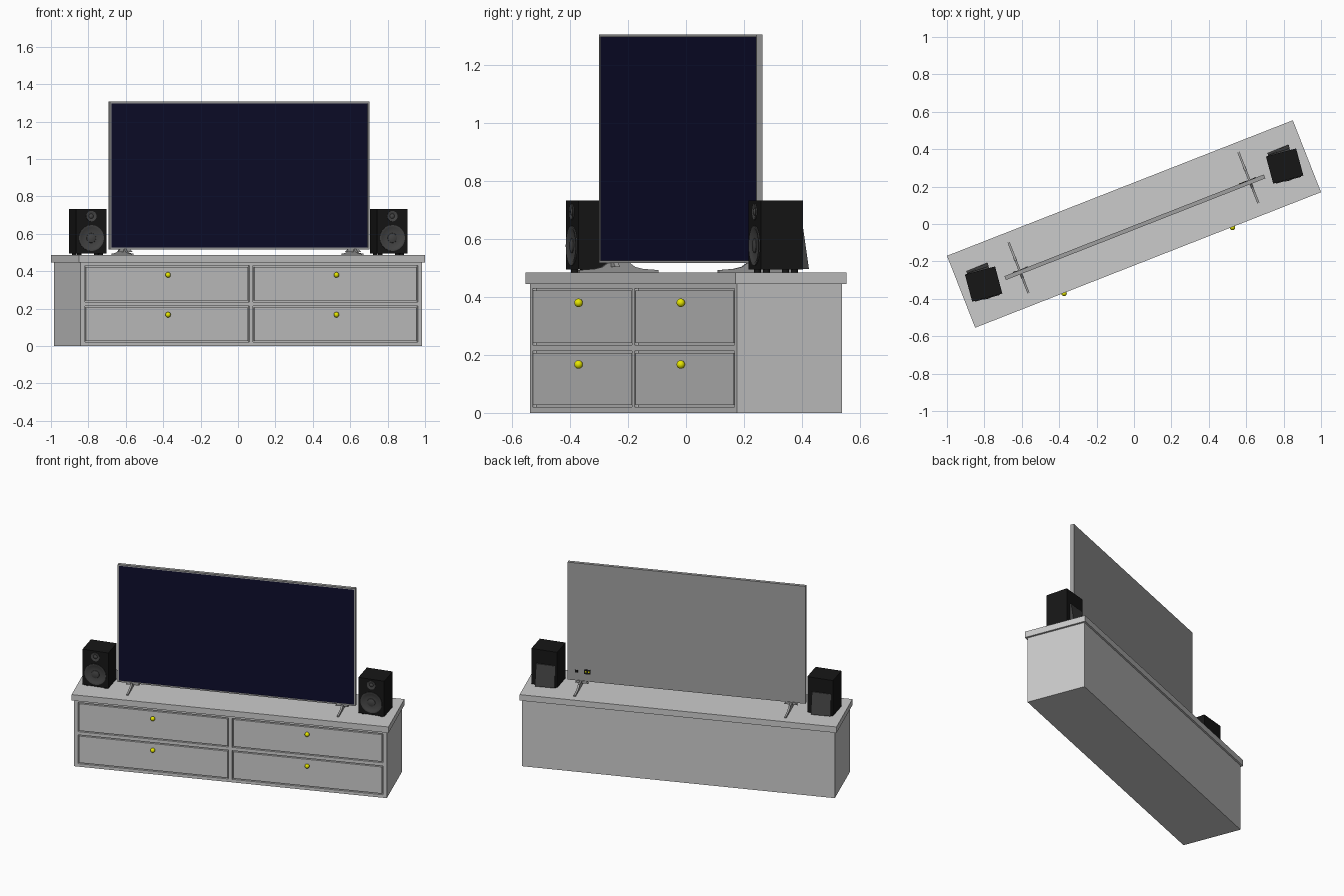
import bpy, bmesh, math
from mathutils import Matrix, Vector

if "Cube" in bpy.data.objects:
    bpy.data.objects.remove(bpy.data.objects["Cube"])

ROOM = Matrix.Rotation(math.radians(21.4), 4, 'Z')


def material(name, *rgb):
    m = bpy.data.materials.new(name)
    m.diffuse_color = (*rgb, 1)
    m.use_nodes = True
    m.node_tree.nodes["Principled BSDF"].inputs["Base Color"].default_value = m.diffuse_color
    return m


BLACK = material("black", 0.008, 0.008, 0.008)
CHARCOAL = material("charcoal", 0.06, 0.06, 0.06)
FRAME = material("dark_grey", 0.35, 0.35, 0.35)
SCREEN = material("navy", 0.004, 0.004, 0.025)
YELLOW = material("yellow", 0.8, 0.8, 0.0)


def finish(name, bm, mat=None, M=ROOM, smooth=False):
    bmesh.ops.recalc_face_normals(bm, faces=bm.faces)
    me = bpy.data.meshes.new(name)
    bm.to_mesh(me)
    bm.free()
    ob = bpy.data.objects.new(name, me)
    bpy.context.collection.objects.link(ob)
    ob.matrix_world = M
    if mat:
        me.materials.append(mat)
    if smooth:
        bpy.ops.object.select_all(action='DESELECT')
        ob.select_set(True)
        bpy.context.view_layer.objects.active = ob
        bpy.ops.object.shade_smooth_by_angle(angle=math.radians(35))
    return ob


def add_box(bm, x, y, z):
    """Box from (min, max) ranges."""
    c = [(r[0] + r[1]) / 2 for r in (x, y, z)]
    s = [r[1] - r[0] for r in (x, y, z)]
    bmesh.ops.create_cube(bm, size=1, matrix=Matrix.Translation(c) @ Matrix.Diagonal((*s, 1)))


def box(name, x, y, z, mat=None, M=ROOM):
    bm = bmesh.new()
    add_box(bm, x, y, z)
    return finish(name, bm, mat, M)


def prism(name, outline, vec, mat, M=ROOM):
    bm = bmesh.new()
    f = bm.faces.new([bm.verts.new(p) for p in outline])
    out = bmesh.ops.extrude_face_region(bm, geom=[f])
    bmesh.ops.translate(bm, vec=vec, verts=[v for v in out["geom"] if isinstance(v, bmesh.types.BMVert)])
    return finish(name, bm, mat, M)


def lathe(name, profile, centre, mat, M):
    """Spin (radius, forward) points about the -y axis through centre."""
    bm = bmesh.new()
    c = Vector(centre)
    vs = [bm.verts.new(c + Vector((r, -d, 0))) for r, d in profile]
    es = [bm.edges.new(p) for p in zip(vs, vs[1:])]
    bmesh.ops.spin(bm, geom=vs + es, cent=c, axis=(0, 1, 0), angle=2 * math.pi, steps=40)
    bmesh.ops.remove_doubles(bm, verts=bm.verts, dist=1e-5)
    return finish(name, bm, mat, M, True)


# Cabinet
box("cabinet_top", (-.993, .993), (-.2065, .2065), (.445, .485))
body = box("cabinet_body", (-.98, .98), (-.195, .195), (0, .445))
openings = [(x, z) for x in ((-.956, -.011), (.011, .956)) for z in ((.02, .213), (.235, .43))]
bm = bmesh.new()
for x, z in openings:
    add_box(bm, x, (-.25, -.18), z)
cutter = finish("drawer_cutter", bm)
cutter.hide_render = True
cutter.hide_viewport = True
mod = body.modifiers.new("openings", 'BOOLEAN')
mod.object = cutter
mod.solver = 'EXACT'

# Drawer fronts and round knobs
GAP = .007
for x, z in openings:
    box("drawer_front", (x[0] + GAP, x[1] - GAP), (-.195, -.179), (z[0] + GAP, z[1] - GAP))
    kx = sum(x) / 2
    kz = .167 if z[0] < .1 else .38
    bm = bmesh.new()
    bmesh.ops.create_uvsphere(bm, u_segments=24, v_segments=14, radius=.0145,
                              matrix=Matrix.Translation((kx, -.209, kz)))
    finish("drawer_knob", bm, YELLOW, smooth=True)

# Television with a recessed screen
bm = bmesh.new()
add_box(bm, (-.747, .743), (-.029, -.007), (.517, 1.306))
bm.normal_update()
front = min(bm.faces, key=lambda f: f.calc_center_median().y)
bmesh.ops.inset_region(bm, faces=[front], thickness=.012)
bmesh.ops.inset_region(bm, faces=[front], thickness=.001, depth=-.002)
front.material_index = 1
tv = finish("television", bm, FRAME)
tv.data.materials.append(SCREEN)

# Television feet
half = [(.147, 0), (.147, .008), (.09, .012), (.06, .019), (.04, .033)]
outline = [(y, z) for y, z in half] + [(-y, z) for y, z in reversed(half)]
for s in (-1, 1):
    prism("television_foot", [(s * .66 - .006, y + .008, .485 + z) for y, z in outline],
          (.012, 0, 0), FRAME)
    prism("foot_bracket", [(s * .655 + x, -.022, z) for x, z in
                           ((-.042, .503), (.042, .503), (.025, .52), (-.025, .52))],
          (0, .018, 0), FRAME)

# Sockets on the television back
box("power_socket", (.68, .698), (-.008, -.004), (.572, .588), BLACK)
box("signal_socket_panel", (.60, .64), (-.008, -.004), (.566, .596), BLACK)
for x in (.609, .629):
    box("signal_socket", (x - .005, x + .005), (-.008, -.003), (.577, .587), YELLOW)

# Speakers
for x, y in ((-.804, -.321), (.8055, .31)):
    M = Matrix.Translation((x, y, .485)) @ Matrix.Rotation(math.radians(15), 4, 'Z')
    box("speaker_cabinet", (-.0835, .0835), (-.075, .075), (.01, .248), BLACK, M)
    for fx in (-.06, .06):
        for fy in (-.05, .05):
            bm = bmesh.new()
            bmesh.ops.create_cone(bm, cap_ends=True, segments=20, radius1=.012, radius2=.012,
                                  depth=.012, matrix=Matrix.Translation((fx, fy, .006)))
            finish("speaker_foot", bm, BLACK, M, True)
    lathe("woofer", [(.069, -.001), (.069, .004), (.060, .004), (.055, .001), (.026, .0005),
                     (.025, .003), (.015, .006), (0, .007)], (0, -.075, .092), CHARCOAL, M)
    lathe("tweeter", [(.028, -.001), (.028, .004), (.023, .004), (.013, .0005),
                      (.009, .004), (0, .006)], (0, -.075, .209), CHARCOAL, M)
    # Wedge shaped connection panel on the back
    bm = bmesh.new()
    lo = [(-.071, .07), (.05, .07), (.05, .105), (-.071, .09)]
    hi = [(-.071, .07), (.05, .07), (.05, .084), (-.071, .078)]
    a = [bm.verts.new((*p, .012)) for p in lo]
    b = [bm.verts.new((*p, .155)) for p in hi]
    bm.faces.new(a)
    bm.faces.new(b)
    for i in range(4):
        j = (i + 1) % 4
        bm.faces.new((a[i], a[j], b[j], b[i]))
    finish("speaker_back_panel", bm, CHARCOAL, M)
